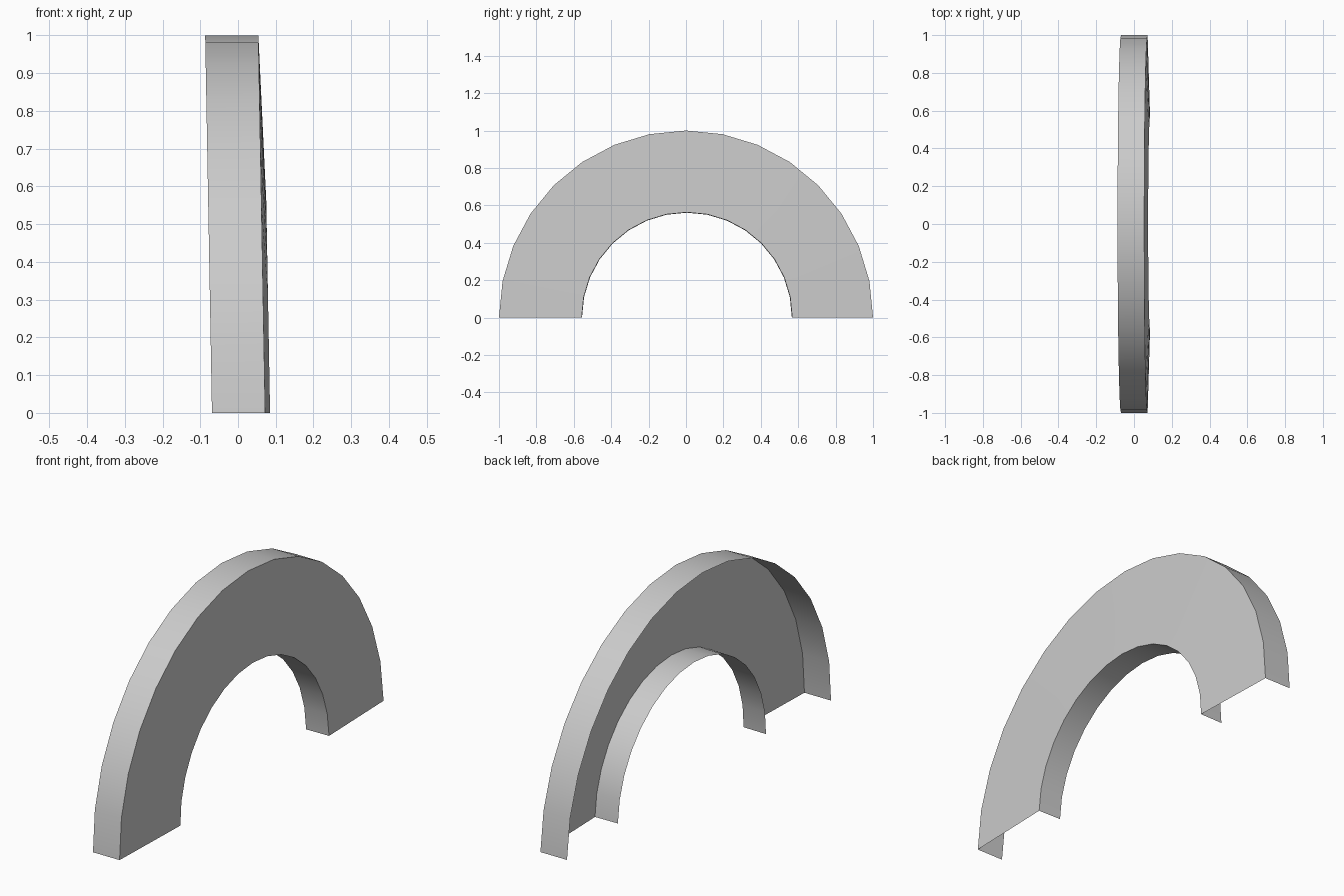
import bpy, bmesh
from math import pi, cos, sin

if "Cube" in bpy.data.objects:
    bpy.data.objects.remove(bpy.data.objects["Cube"])

SEGMENTS = 16
TILT = 0.018  # the arch leans slightly back towards -x

# Section of the open shell: (radius, x at base, y offset)
profile = [
    (1.000, -0.069, 0.0),    # outer rim, open back edge
    (1.000, 0.072, 0.0),     # outer rim, face edge
    (0.563, 0.085, 0.005),   # inner rim, face edge
    (0.561, -0.035, 0.005),  # inner rim, open back edge
]

# Half-ring arch swept around the x axis
bm = bmesh.new()
rings = []
for i in range(SEGMENTS + 1):
    a = pi * i / SEGMENTS
    ring = []
    for r, x, dy in profile:
        z = r * sin(a)
        ring.append(bm.verts.new((x - TILT * z, r * cos(a) + dy, z)))
    rings.append(ring)
for r0, r1 in zip(rings, rings[1:]):
    for j in range(len(profile) - 1):
        bm.faces.new((r0[j], r1[j], r1[j + 1], r0[j + 1]))

# Face normals away from the hollow
bm.normal_update()
face = max(bm.faces, key=lambda f: abs(f.normal.x))
if face.normal.x < 0:
    bmesh.ops.reverse_faces(bm, faces=bm.faces[:])

mesh = bpy.data.meshes.new("arch_shell")
bm.to_mesh(mesh)
bm.free()
arch = bpy.data.objects.new("arch_shell", mesh)
bpy.context.collection.objects.link(arch)

# Smooth rims with crisp edges
bpy.context.view_layer.objects.active = arch
arch.select_set(True)
bpy.ops.object.shade_smooth_by_angle()
